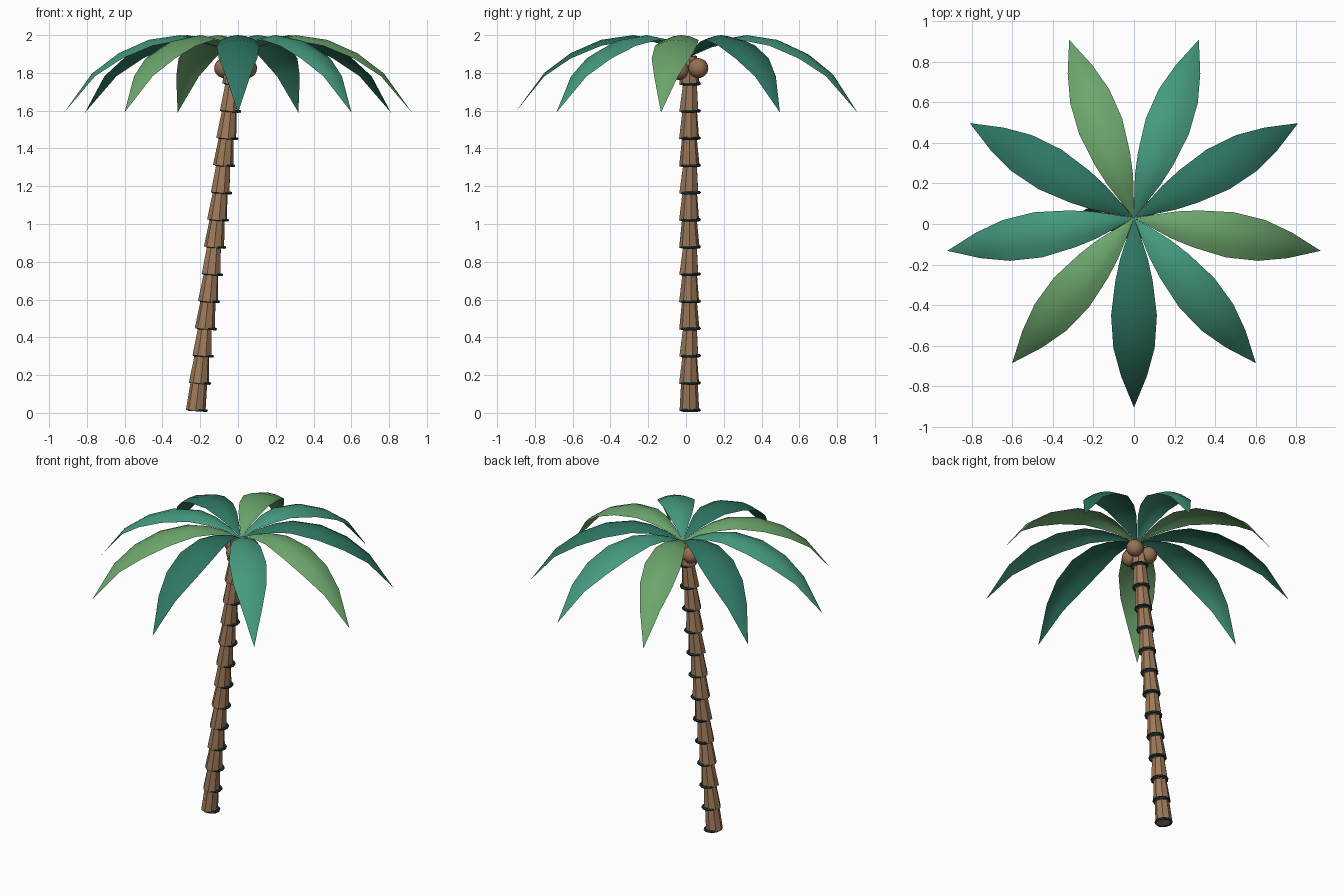
import bpy, bmesh, math
from mathutils import Vector

if "Cube" in bpy.data.objects:
    bpy.data.objects.remove(bpy.data.objects["Cube"])


def material(name, rgb):
    m = bpy.data.materials.new(name)
    m.diffuse_color = (*rgb, 1)
    m.use_nodes = True
    m.node_tree.nodes["Principled BSDF"].inputs["Base Color"].default_value = m.diffuse_color
    return m


BARK = material("bark", (0.34, 0.19, 0.10))
BAND = material("band", (0.012, 0.045, 0.045))
NUT = material("nut", (0.30, 0.16, 0.085))
GREENS = [material("dark_leaf", (0.027, 0.18, 0.125)),
          material("teal_leaf", (0.058, 0.32, 0.21)),
          material("light_leaf", (0.15, 0.38, 0.15))]


def finish(name, mat, smooth=None):
    ob = bpy.context.object
    ob.name = name
    ob.data.materials.append(mat)
    if smooth:
        bpy.ops.object.shade_smooth_by_angle(angle=math.radians(smooth))
    return ob


# Leaning trunk: stacked tapered segments, each with a dark band at its foot
LEAN = math.atan(0.112)
STEP = 0.144


def trunk_point(z):
    return Vector((-0.225 + 0.112 * z, 0.018, z))


for i in range(13):
    z = 0.014 + i * STEP
    bottom, top = (0.052, 0.044) if i == 0 else (0.054, 0.039)
    bpy.ops.mesh.primitive_cone_add(
        vertices=8, radius1=bottom, radius2=top, depth=STEP + 0.008,
        location=trunk_point(z + STEP / 2), rotation=(0, LEAN, math.radians(11 * (i % 3))))
    finish(f"trunk_segment_{i + 1}", BARK)
    bpy.ops.mesh.primitive_torus_add(
        major_segments=16, minor_segments=6, major_radius=0.047, minor_radius=0.008,
        location=trunk_point(z) + Vector((0.009, 0.006, 0.001)), rotation=(0, LEAN * 0.6, 0))
    finish(f"trunk_band_{i + 1}", BAND, 40)

# Coconuts clustered under the crown
for i, loc in enumerate([(0.048, 0.065, 1.825), (-0.073, 0.05, 1.825), (0.0, -0.035, 1.815)]):
    bpy.ops.mesh.primitive_uv_sphere_add(segments=16, ring_count=10, radius=0.053, location=loc)
    finish(f"coconut_{i + 1}", NUT, 40)

# Fronds: (distance out, height, half width) along the midrib
RIB = [(0, 1.89, 0), (0.10, 1.945, 0.035), (0.20, 1.982, 0.068), (0.31, 2.0, 0.092),
       (0.48, 1.975, 0.113), (0.64, 1.905, 0.102), (0.78, 1.80, 0.064), (0.935, 1.59, 0)]
ACROSS = [-1, -0.5, 0, 0.5, 1]
DROOP = 0.28  # edge drop as a share of half width


def frond(name, angle, mat):
    bm = bmesh.new()
    c, s = math.cos(angle), math.sin(angle)
    rows = []
    for r, z, w in RIB:
        row = []
        for t in (ACROSS if w else [0]):
            y = t * w
            row.append(bm.verts.new((r * c - y * s, 0.03 + r * s + y * c,
                                     z - DROOP * w * t * t)))
        rows.append(row)
    for a, b in zip(rows, rows[1:]):
        for k in range(len(ACROSS) - 1):
            if len(a) == 1:
                bm.faces.new((a[0], b[k], b[k + 1]))
            elif len(b) == 1:
                bm.faces.new((a[k], b[0], a[k + 1]))
            else:
                bm.faces.new((a[k], b[k], b[k + 1], a[k + 1]))
    me = bpy.data.meshes.new(name)
    bm.to_mesh(me)
    bm.free()
    ob = bpy.data.objects.new(name, me)
    bpy.context.collection.objects.link(ob)
    bpy.ops.object.select_all(action='DESELECT')
    ob.select_set(True)
    bpy.context.view_layer.objects.active = ob
    finish(name, mat, 40)


for i in range(9):
    frond(f"frond_{i + 1}", math.radians(-90 + 40 * i), GREENS[i % 3])
